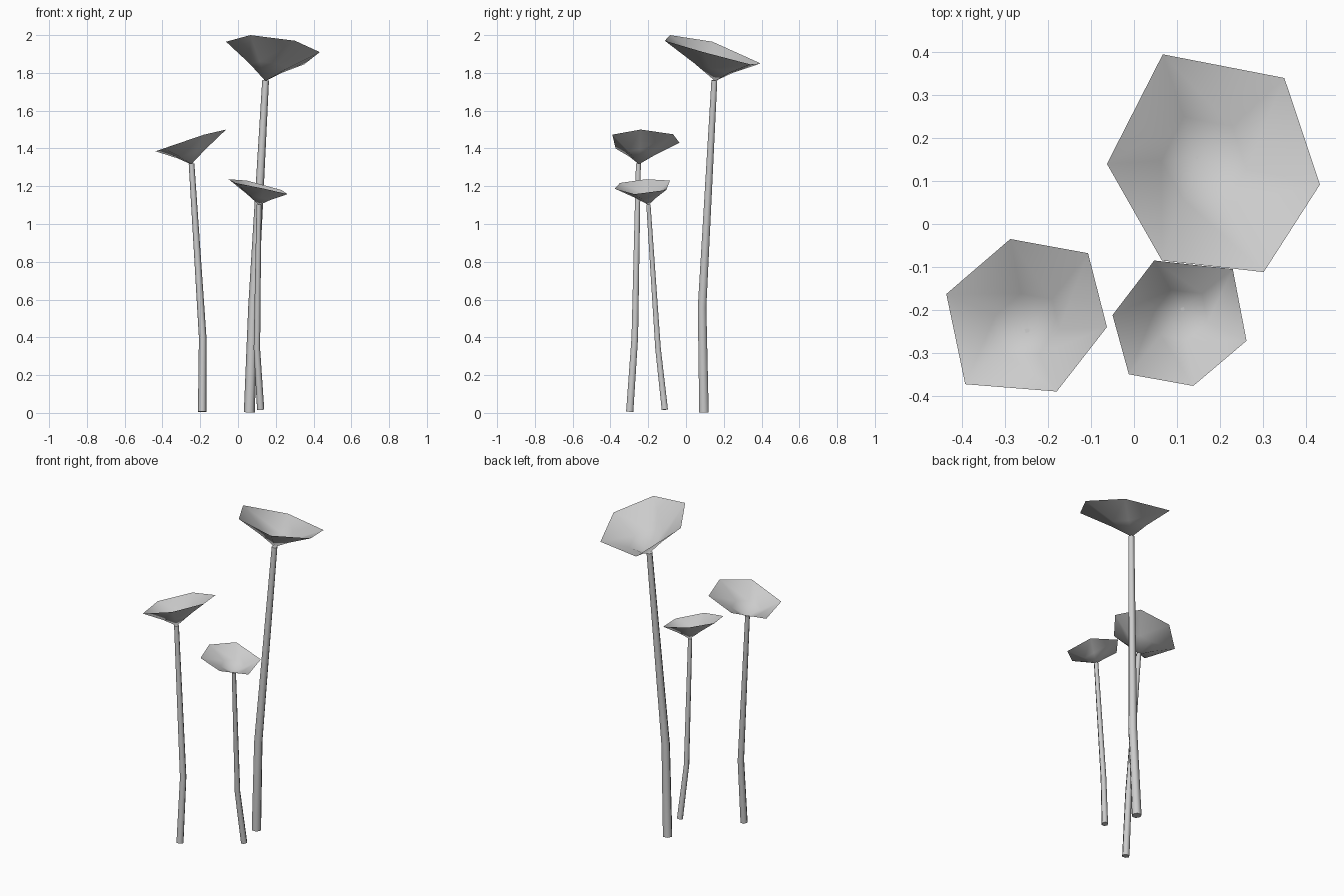
import bpy, bmesh
from math import sin, cos, pi
from mathutils import Vector

if "Cube" in bpy.data.objects:
    bpy.data.objects.remove(bpy.data.objects["Cube"])

SIDES = 6


def finish(bm, name):
    mesh = bpy.data.meshes.new(name)
    bm.to_mesh(mesh)
    bm.free()
    ob = bpy.data.objects.new(name, mesh)
    bpy.context.collection.objects.link(ob)
    for p in mesh.polygons:
        p.use_smooth = len(p.vertices) <= 4
    return ob


def stem(name, path, radii):
    """Tapered tube swept along a bent path, closed at both ends."""
    bm = bmesh.new()
    pts = [Vector(p) for p in path]
    rings = []
    for i, (p, r) in enumerate(zip(pts, radii)):
        t = (pts[min(i + 1, len(pts) - 1)] - pts[max(i - 1, 0)]).normalized()
        u = (Vector((1, 0, 0)) - t * t.x).normalized()
        v = t.cross(u)
        rings.append([bm.verts.new(p + r * (u * cos(a) + v * sin(a)))
                      for a in (2 * pi * k / SIDES for k in range(SIDES))])
    for a, b in zip(rings, rings[1:]):
        for k in range(SIDES):
            j = (k + 1) % SIDES
            bm.faces.new((a[k], a[j], b[j], b[k]))
    bm.faces.new(rings[0][::-1])
    bm.faces.new(rings[-1])
    finish(bm, name)


def cap(name, apex, rim):
    """Thin flared funnel: a centre point, a middle ring, the rim (anticlockwise)."""
    bm = bmesh.new()
    c = Vector(apex)
    outer = [Vector(p) for p in rim]
    axis = sum(outer, Vector()) / len(outer) - c
    cv = bm.verts.new(c)
    iv = [bm.verts.new(c.lerp(p, 0.4) + axis * 0.04) for p in outer]
    ov = [bm.verts.new(p) for p in outer]
    n = len(outer)
    for k in range(n):
        j = (k + 1) % n
        bm.faces.new((cv, iv[k], iv[j]))
        bm.faces.new((iv[k], ov[k], ov[j], iv[j]))
    finish(bm, name)


# Tall plant
stem("tall_stem", [(0.06, 0.095, 0.003), (0.08, 0.085, 0.56), (0.146, 0.15, 1.76)],
     [0.029, 0.026, 0.018])
cap("tall_cap", (0.145, 0.154, 1.757),
    [(0.067, 0.395, 1.85), (-0.063, 0.14, 1.965), (0.065, -0.085, 2.0),
     (0.302, -0.112, 1.97), (0.433, 0.092, 1.91), (0.35, 0.34, 1.845)])

# Middle plant
stem("middle_stem", [(-0.19, -0.298, 0.006), (-0.187, -0.271, 0.4), (-0.246, -0.252, 1.32)],
     [0.022, 0.02, 0.015])
cap("middle_cap", (-0.247, -0.249, 1.316),
    [(-0.288, -0.035, 1.43), (-0.437, -0.163, 1.385), (-0.393, -0.373, 1.4),
     (-0.18, -0.39, 1.473), (-0.063, -0.24, 1.5), (-0.107, -0.068, 1.475)])

# Short plant
stem("short_stem", [(0.12, -0.112, 0.017), (0.1, -0.148, 0.34), (0.111, -0.199, 1.103)],
     [0.019, 0.017, 0.013])
cap("short_cap", (0.112, -0.197, 1.1),
    [(0.047, -0.085, 1.23), (-0.05, -0.212, 1.237), (-0.012, -0.35, 1.217),
     (0.138, -0.377, 1.187), (0.262, -0.272, 1.158), (0.23, -0.105, 1.18)])
